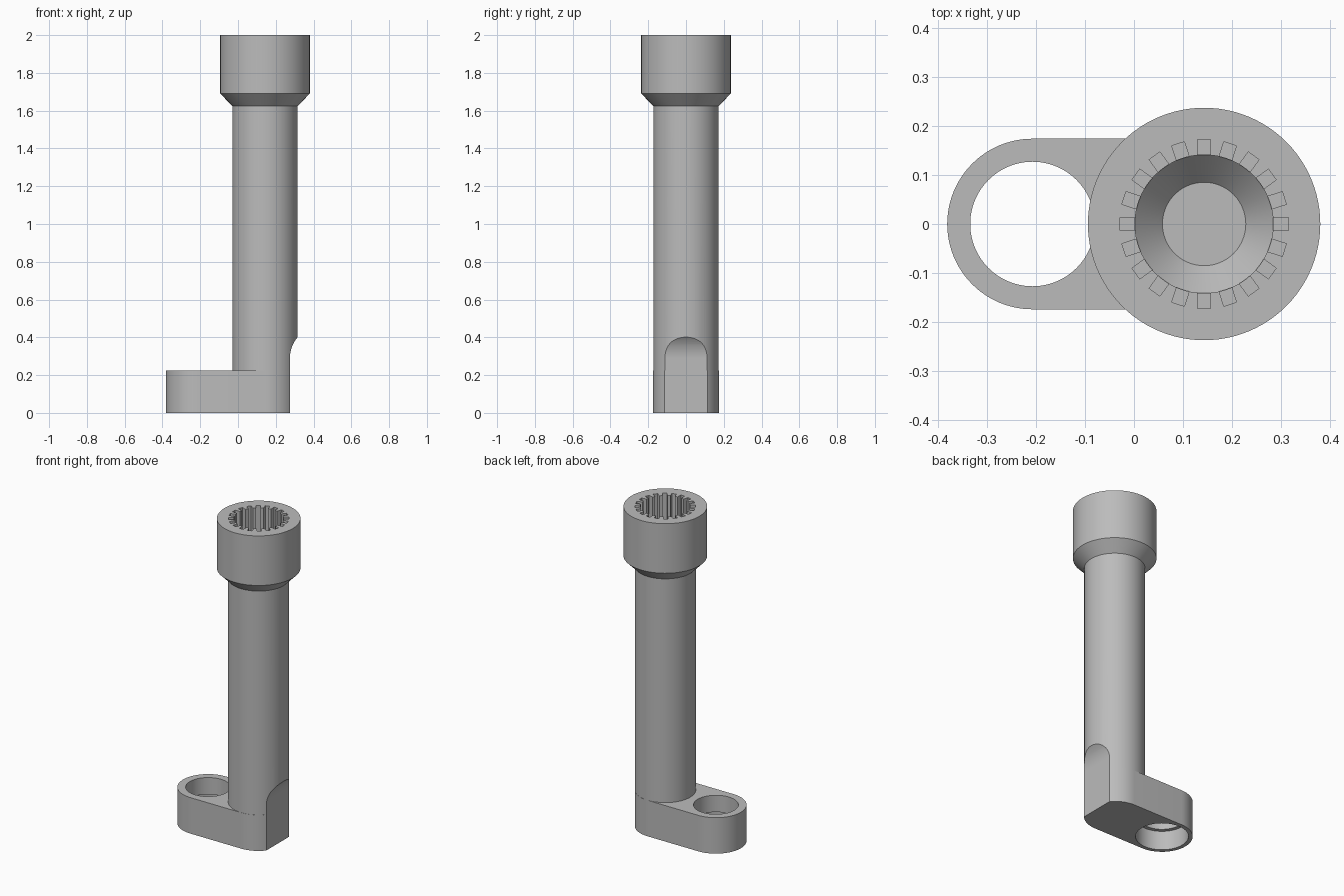
import bpy, bmesh, math
from mathutils import Matrix, Vector

old = bpy.data.objects.get("Cube")
if old:
    bpy.data.objects.remove(old, do_unlink=True)

SHAFT_X, EYE_X = 0.143, -0.207
ARM_R, ARM_TOP = 0.174, 0.225
SIDES = 96

grey = bpy.data.materials.new("plain grey")
grey.use_nodes = True
grey.diffuse_color = (0.5, 0.5, 0.5, 1)
grey.node_tree.nodes["Principled BSDF"].inputs["Base Color"].default_value = (0.5, 0.5, 0.5, 1)


def make_object(name, bm):
    bmesh.ops.recalc_face_normals(bm, faces=bm.faces)
    mesh = bpy.data.meshes.new(name)
    bm.to_mesh(mesh)
    bm.free()
    mesh.materials.append(grey)
    obj = bpy.data.objects.new(name, mesh)
    bpy.context.collection.objects.link(obj)
    return obj


def lathe(name, profile, x):
    """Turn a (radius, height) profile about a vertical axis at x."""
    bm = bmesh.new()
    verts = [bm.verts.new((x + r, 0, z)) for r, z in profile]
    edges = [bm.edges.new(pair) for pair in zip(verts, verts[1:])]
    bmesh.ops.spin(bm, geom=verts + edges, cent=(x, 0, 0), axis=(0, 0, 1),
                   angle=math.tau, steps=SIDES)
    bmesh.ops.remove_doubles(bm, verts=bm.verts, dist=1e-5)
    return make_object(name, bm)


def prism(name, points, offset):
    """Extrude a flat outline along offset."""
    bm = bmesh.new()
    face = bm.faces.new([bm.verts.new(p) for p in points])
    new = bmesh.ops.extrude_face_region(bm, geom=[face])["geom"]
    moved = [v for v in new if isinstance(v, bmesh.types.BMVert)]
    bmesh.ops.translate(bm, verts=moved, vec=offset)
    return make_object(name, bm)


def combine(target, tool, operation):
    mod = target.modifiers.new(tool.name, "BOOLEAN")
    mod.operation, mod.solver, mod.object = operation, "EXACT", tool
    bpy.context.view_layer.objects.active = target
    bpy.ops.object.modifier_apply(modifier=mod.name)
    bpy.data.objects.remove(tool, do_unlink=True)


# Shaft with flared head and stepped blind socket
wrench = lathe("socket_shaft", [
    (0, 0.05), (0.173, 0.05), (0.173, 1.625), (0.237, 1.69), (0.237, 2.0),
    (0.141, 2.0), (0.141, 1.69), (0.085, 1.63), (0, 1.63)], SHAFT_X)

# Rounded arm at the foot
half = SIDES // 2
outline = []
for centre, start in ((SHAFT_X, -math.pi / 2), (EYE_X, math.pi / 2)):
    for i in range(half + 1):
        a = start + math.pi * i / half
        outline.append((centre + ARM_R * math.cos(a), ARM_R * math.sin(a), 0))
combine(wrench, prism("foot_arm", outline, (0, 0, ARM_TOP)), "UNION")

# Eye hole, wider underneath
combine(wrench, lathe("eye_hole", [
    (0, -0.1), (0.15, -0.1), (0.15, 0.12), (0.127, 0.12), (0.127, 0.4), (0, 0.4)],
    EYE_X), "DIFFERENCE")

# Flat on the side of the shaft with a curved run-out
FLAT_X, RUN_Z, RUN_R = 0.275, 0.29, 0.171
side = [(0.445, -0.3, -0.1), (FLAT_X, -0.3, -0.1)]
for i in range(25):
    a = math.pi - math.pi / 2 * i / 24
    side.append((FLAT_X + RUN_R + RUN_R * math.cos(a), -0.3, RUN_Z + RUN_R * math.sin(a)))
combine(wrench, prism("side_flat", side, (0, 0.6, 0)), "DIFFERENCE")

# Ring of spline slots in the socket
bm = bmesh.new()
for i in range(20):
    place = (Matrix.Translation((SHAFT_X, 0, 1.9)) @ Matrix.Rotation(math.tau * i / 20, 4, "Z")
             @ Matrix.Translation((0.146, 0, 0)) @ Matrix.Diagonal((0.052, 0.027, 0.41, 1)))
    bmesh.ops.create_cube(bm, size=1, matrix=place)
combine(wrench, make_object("spline_slots", bm), "DIFFERENCE")

# Smooth round walls, crisp edges
bpy.ops.object.select_all(action="DESELECT")
wrench.select_set(True)
bpy.context.view_layer.objects.active = wrench
bpy.ops.object.shade_smooth_by_angle(angle=math.radians(30))
